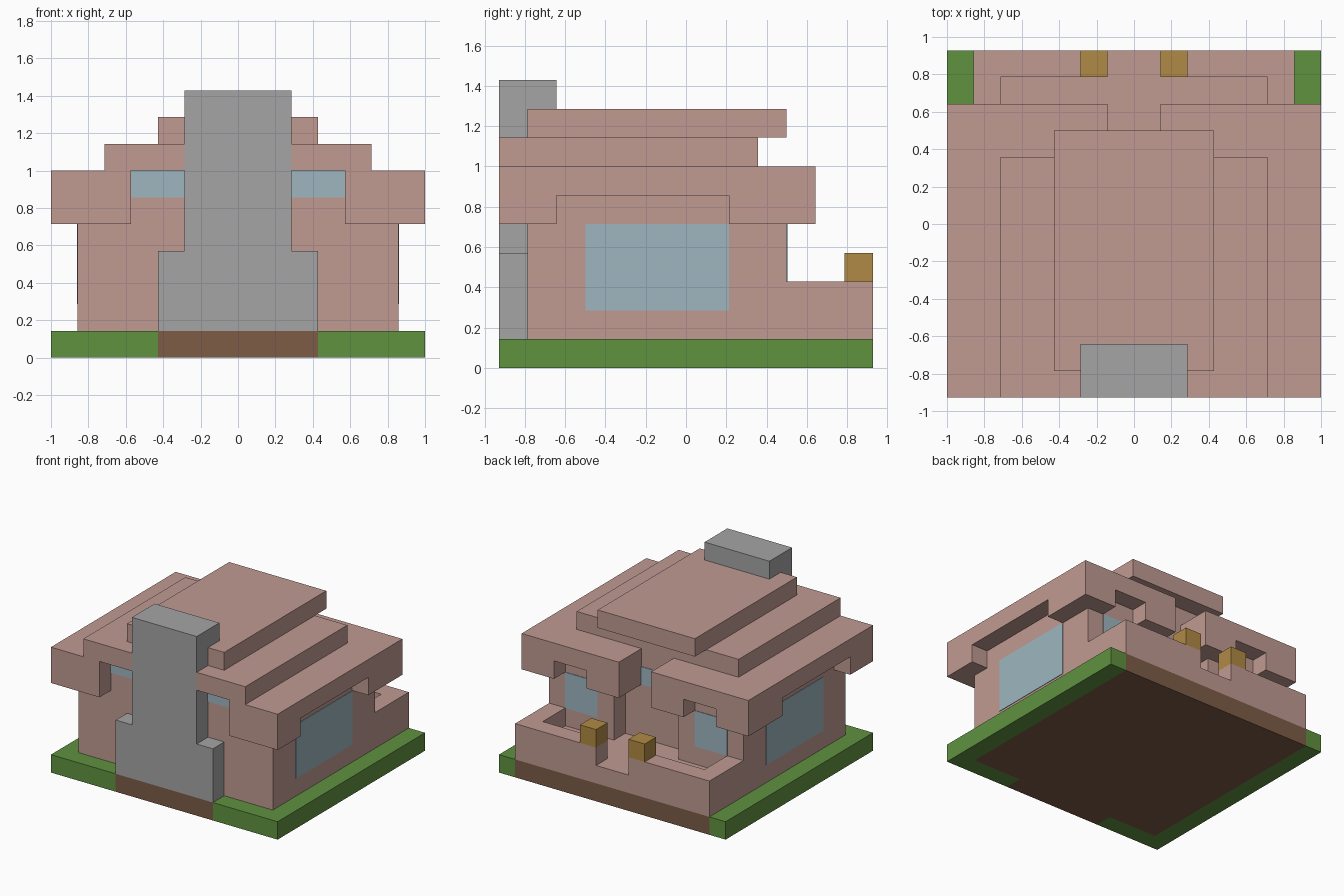
import bpy
import bmesh
from mathutils import Vector

cube = bpy.data.objects.get("Cube")
if cube:
    bpy.data.objects.remove(cube, do_unlink=True)

U = 1 / 7          # one building block
MID_Y = 6.5        # half the depth in blocks
PLATE = 0.03       # window plate thickness in blocks


def material(name, *rgb):
    mat = bpy.data.materials.new(name)
    mat.use_nodes = True
    mat.diffuse_color = (*rgb, 1)
    mat.node_tree.nodes["Principled BSDF"].inputs["Base Color"].default_value = (*rgb, 1)
    return mat


PINK = material("pink_plaster", 0.533, 0.328, 0.291)
GREY = material("grey_stone", 0.376, 0.376, 0.376)
GREEN = material("grass_green", 0.117, 0.287, 0.051)
BROWN = material("soil_brown", 0.205, 0.107, 0.061)
BLUE = material("window_blue", 0.342, 0.468, 0.527)
GOLD = material("lamp_gold", 0.434, 0.254, 0.058)


def flip(points):
    """The outline on the other side of the middle, in reverse order."""
    return [(-x, v) for x, v in reversed(points)]


def prism(name, mat, outline, low, high, upright=False):
    """Extrude a plan outline up, or an upright front outline backwards."""
    bm = bmesh.new()

    def place(x, v, depth):
        y, z = (depth, v) if upright else (v, depth)
        return Vector((x, y - MID_Y, z)) * U

    face = bm.faces.new([bm.verts.new(place(x, v, low)) for x, v in outline])
    grown = bmesh.ops.extrude_face_region(bm, geom=[face], use_keep_orig=True)
    verts = [g for g in grown["geom"] if isinstance(g, bmesh.types.BMVert)]
    bmesh.ops.translate(bm, verts=verts, vec=place(0, 0, high) - place(0, 0, low))
    bmesh.ops.recalc_face_normals(bm, faces=bm.faces)
    mesh = bpy.data.meshes.new(name)
    bm.to_mesh(mesh)
    bm.free()
    mesh.materials.append(mat)
    obj = bpy.data.objects.new(name, mesh)
    bpy.context.collection.objects.link(obj)


def whole(name, mat, half, low, high, upright=False):
    """One part from its left half outline."""
    prism(name, mat, half + flip(half), low, high, upright)


def pair(name, mat, outline, low, high, upright=False):
    """Two mirrored parts."""
    prism("left_" + name, mat, outline, low, high, upright)
    prism("right_" + name, mat, flip(outline), low, high, upright)


def rect(x0, x1, v0, v1):
    return [(x0, v0), (x1, v0), (x1, v1), (x0, v1)]


# Ground: soil under the house, grass around it
whole("soil", BROWN, [(3, 0), (3, 1), (6, 1), (6, 13)], 0, 1)
pair("grass", GREEN, [(3, 0), (7, 0), (7, 13), (6, 13), (6, 1), (3, 1)], 0, 1)

# Walls with a recessed doorway at the back
whole("walls", PINK, [(6, 1), (6, 10), (2, 10), (2, 9)], 1, 5)

# Sunken terrace and its parapet
whole("terrace_floor", PINK, [(2, 9), (2, 10), (5, 10), (5, 12), (1, 12), (1, 13)], 1, 2)
pair("parapet", PINK, [(5, 10), (6, 10), (6, 13), (1, 13), (1, 12), (5, 12)], 1, 3)
pair("lamp", GOLD, rect(1, 2, 12, 13), 3, 4)

# Eaves and stepped roof
whole("eaves", PINK, [(4, 1), (4, 0), (7, 0), (7, 2), (6, 2), (6, 8), (7, 8), (7, 11),
                      (5, 11), (5, 10), (3, 10), (3, 11), (1, 11), (1, 9)], 5, 6)
whole("lower_roof", PINK, [(4, 1), (4, 0), (7, 0), (7, 11), (1, 11), (1, 9)], 6, 7)
whole("middle_roof", PINK, [(2, 1), (2, 0), (5, 0), (5, 9)], 7, 8)
whole("top_roof", PINK, [(3, 1), (3, 10)], 8, 9)

# Chimney
whole("chimney", GREY, [(3, 1), (3, 4), (2, 4), (2, 10)], 0, 1, upright=True)
prism("chimney_cap", GREY, rect(-2, 2, 9, 10), 1, 2, upright=True)

# Windows as thin plates
pair("side_window", BLUE, rect(6, 6 + PLATE, 3, 8), 2, 5)
pair("front_window", BLUE, rect(2, 4, 6, 7), 1 - PLATE, 1, upright=True)
pair("back_window", BLUE, rect(3, 5, 3, 5), 10, 10 + PLATE, upright=True)
prism("door_window", BLUE, rect(-1, 1, 5, 6), 9, 9 + PLATE, upright=True)
